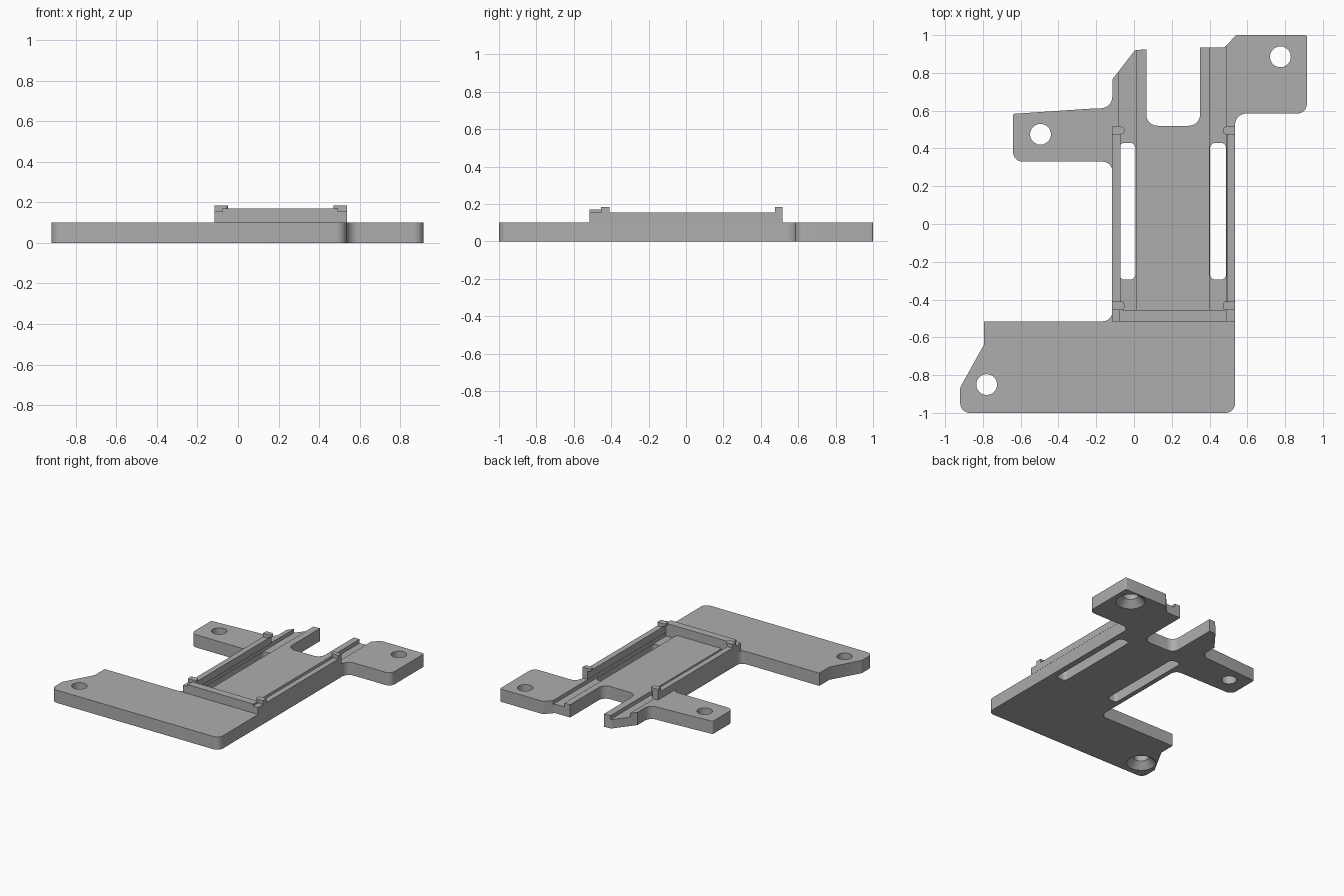
import bpy, bmesh, math
from mathutils import Vector

cube = bpy.data.objects.get("Cube")
if cube:
    bpy.data.objects.remove(cube, do_unlink=True)

grey = bpy.data.materials.new("plain grey")
grey.use_nodes = True
colour = (0.42, 0.42, 0.42, 1)
grey.diffuse_color = colour
grey.node_tree.nodes["Principled BSDF"].inputs["Base Color"].default_value = colour


def fillet(corners, steps=8):
    """Round each (x, y, radius) corner of a closed outline."""
    out = []
    for i, (x, y, r) in enumerate(corners):
        p = Vector((x, y))
        a = (Vector(corners[i - 1][:2]) - p).normalized()
        b = (Vector(corners[(i + 1) % len(corners)][:2]) - p).normalized()
        if r == 0:
            out.append(p)
            continue
        half = a.angle(b) / 2
        centre = p + (a + b).normalized() * (r / math.sin(half))
        start = p + a * (r / math.tan(half)) - centre
        end = p + b * (r / math.tan(half)) - centre
        sweep = start.angle_signed(end)
        for s in range(steps + 1):
            t = -sweep * s / steps
            out.append(centre + Vector((start.x * math.cos(t) - start.y * math.sin(t),
                                        start.x * math.sin(t) + start.y * math.cos(t))))
    return out


def finish(bm, name):
    bmesh.ops.recalc_face_normals(bm, faces=bm.faces)
    mesh = bpy.data.meshes.new(name)
    bm.to_mesh(mesh)
    bm.free()
    mesh.materials.append(grey)
    ob = bpy.data.objects.new(name, mesh)
    bpy.context.collection.objects.link(ob)
    return ob


def prism(name, corners, z0, z1):
    bm = bmesh.new()
    face = bm.faces.new([bm.verts.new((p.x, p.y, z0)) for p in fillet(corners)])
    top = bmesh.ops.extrude_face_region(bm, geom=[face])["geom"]
    bmesh.ops.translate(bm, vec=(0, 0, z1 - z0),
                        verts=[v for v in top if isinstance(v, bmesh.types.BMVert)])
    return finish(bm, name)


def box(name, x0, x1, y0, y1, z0, z1, r=0):
    return prism(name, [(x0, y0, r), (x1, y0, r), (x1, y1, r), (x0, y1, r)], z0, z1)


def cone(name, x, y, r0, r1, z0, z1):
    bm = bmesh.new()
    bmesh.ops.create_cone(bm, cap_ends=True, segments=40, radius1=r0, radius2=r1, depth=z1 - z0)
    bmesh.ops.translate(bm, verts=bm.verts, vec=(x, y, (z0 + z1) / 2))
    return finish(bm, name)


def cut(target, cutter):
    mod = target.modifiers.new("cut", "BOOLEAN")
    mod.operation = "DIFFERENCE"
    mod.solver = "EXACT"
    mod.object = cutter
    bpy.context.view_layer.objects.active = target
    bpy.ops.object.modifier_apply(modifier=mod.name)
    bpy.data.objects.remove(cutter, do_unlink=True)


# Base plate with its mounting tabs and two rear prongs
TOP = 0.1
plate = prism("base_plate", [
    (-0.92, -1, 0.05), (0.535, -1, 0.05), (0.535, 0.585, 0.06), (0.915, 0.585, 0.05),
    (0.915, 1, 0.01), (0.54, 1, 0.01), (0.48, 0.935, 0.03), (0.35, 0.935, 0),
    (0.35, 0.52, 0.06), (0.065, 0.52, 0.06), (0.065, 0.925, 0), (0.005, 0.92, 0.01),
    (-0.115, 0.765, 0), (-0.115, 0.615, 0.06), (-0.24, 0.61, 0), (-0.64, 0.583, 0.01),
    (-0.64, 0.33, 0.05), (-0.115, 0.33, 0.05), (-0.115, -0.515, 0.05),
    (-0.795, -0.515, 0), (-0.795, -0.64, 0), (-0.92, -0.865, 0.03)], 0, TOP)

# Grooves beside the deck, with through slots in their floors
for x0, x1 in ((-0.08, 0.01), (0.4, 0.49)):
    cut(plate, box("groove_cutter", x0, x1, -0.455, 1.1, 0.07, 0.2))
    cut(plate, box("slot_cutter", x0 + 0.002, x1 - 0.002, -0.295, 0.43, -0.1, 0.2, 0.03))

# Screw holes, two of them countersunk from below
for x, y, sunk in ((-0.78, -0.85, True), (0.775, 0.885, True), (-0.495, 0.475, False)):
    cut(plate, cone("hole_cutter", x, y, 0.055, 0.055, -0.1, 0.2))
    if sunk:
        cut(plate, cone("countersink_cutter", x, y, 0.115, 0.055, -0.01, 0.05))

# Side rails and retaining clips, mirrored about the channel centre
MID = 0.21
for side, name in ((-1, "right"), (1, "left")):
    def across(a, b):
        return sorted((MID + side * a, MID + side * b))
    box(name + "_rail", *across(0.282, 0.326), -0.515, 0.515, TOP, 0.155)
    for end, y0, y1 in (("front", -0.455, -0.41), ("rear", 0.475, 0.515)):
        x0, x1 = across(0.26, 0.326)
        r_in = 0.017
        inner = (x0 if side > 0 else x1)
        corners = [(x, y, r_in if x == inner else 0)
                   for x, y in ((x0, y0), (x1, y0), (x1, y1), (x0, y1))]
        prism(f"{name}_{end}_clip", corners, 0.165, 0.185)
        box(f"{name}_{end}_clip_post", *across(0.282, 0.326), y0, y1, 0.155, 0.165)

# Front stop bar between the rails
box("front_stop", MID - 0.287, MID + 0.282, -0.515, -0.455, TOP, 0.17)

# Smooth rounded corners, keep edges crisp
bpy.ops.object.select_all(action="DESELECT")
for ob in bpy.context.scene.objects:
    if ob.type == "MESH":
        ob.select_set(True)
        bpy.context.view_layer.objects.active = ob
bpy.ops.object.shade_smooth_by_angle(angle=math.radians(30))
